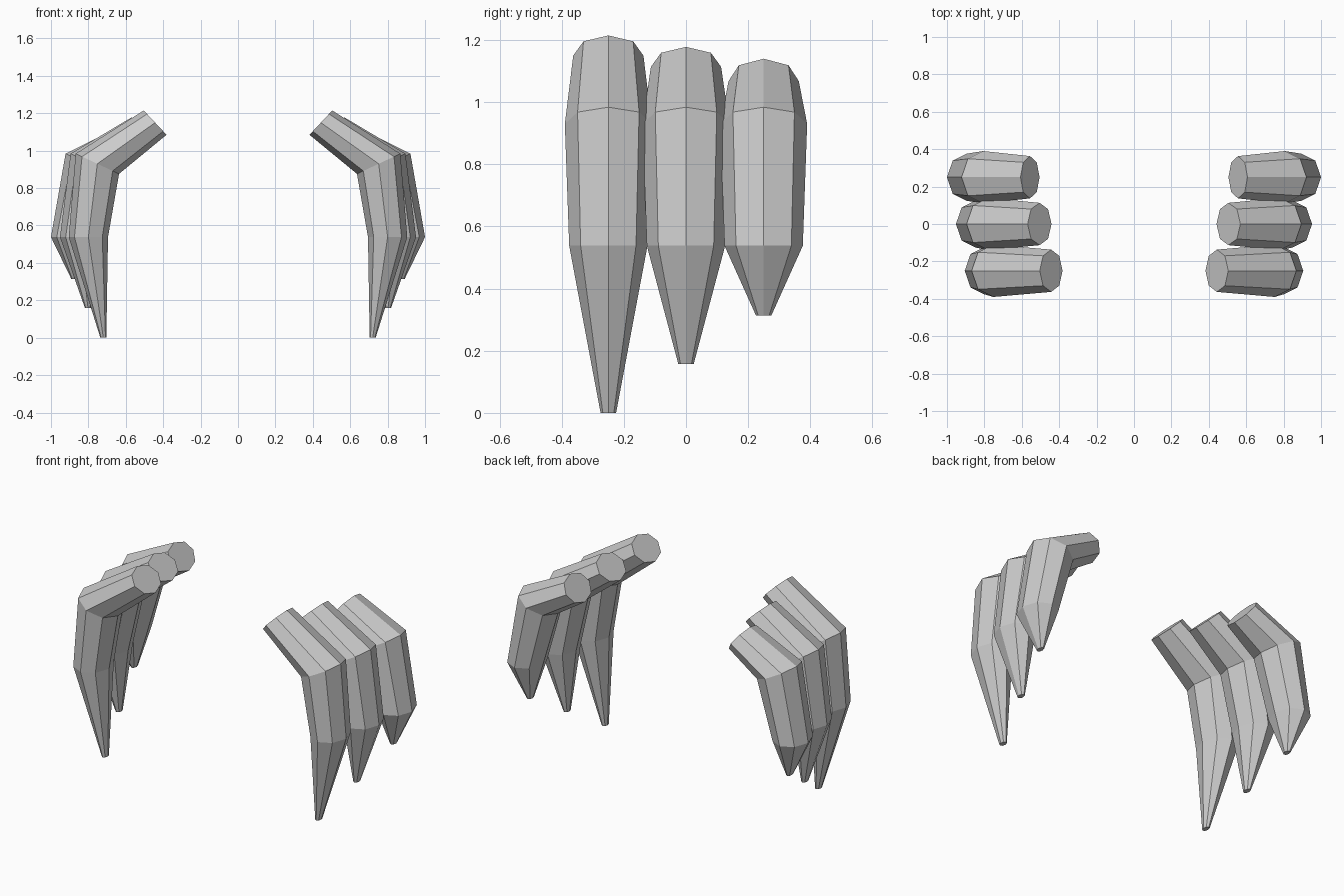
import bpy, bmesh
from math import cos, sin, pi

if "Cube" in bpy.data.objects:
    bpy.data.objects.remove(bpy.data.objects["Cube"])

SIDES = 8

def make_leg(name, y, rings):
    """Tapered octagonal leg. Ring: centre x, z, in-plane half axis (dx, dz), half width in y."""
    bm = bmesh.new()
    loops = []
    for cx, cz, dx, dz, ry in rings:
        loop = []
        for i in range(SIDES):
            a = 2 * pi * i / SIDES
            loop.append(bm.verts.new((cx + dx * cos(a), y + ry * sin(a), cz + dz * cos(a))))
        loops.append(loop)
    for a, b in zip(loops, loops[1:]):
        for i in range(SIDES):
            j = (i + 1) % SIDES
            bm.faces.new((a[i], a[j], b[j], b[i]))
    bm.faces.new(loops[0])
    bm.faces.new(loops[-1])
    bmesh.ops.recalc_face_normals(bm, faces=bm.faces)
    mesh = bpy.data.meshes.new(name)
    bm.to_mesh(mesh)
    bm.free()
    obj = bpy.data.objects.new(name, mesh)
    bpy.context.collection.objects.link(obj)
    # opposite side
    mirror = obj.modifiers.new("mirror", 'MIRROR')
    mirror.use_mirror_merge = False
    return obj

# per leg: y, root ring, knee x, shin x, tip (x, z)
legs = {
    "front_leg":  (-0.25, (0.443, 1.150, 0.061, 0.065), 0.752, 0.800, (0.720, 0.0)),
    "middle_leg": (0.00,  (0.505, 1.114, 0.064, 0.064), 0.779, 0.847, (0.802, 0.158)),
    "back_leg":   (0.25,  (0.556, 1.068, 0.051, 0.072), 0.806, 0.895, (0.875, 0.314)),
}
for name, (y, root, knee_x, shin_x, tip) in legs.items():
    make_leg(name, y, [
        (*root, 0.113),
        (knee_x, 0.930, 0.116, 0.054, 0.14),
        (shin_x, 0.538, 0.105, 0.0, 0.126),
        (*tip, 0.016, 0.0, 0.025),
    ])
